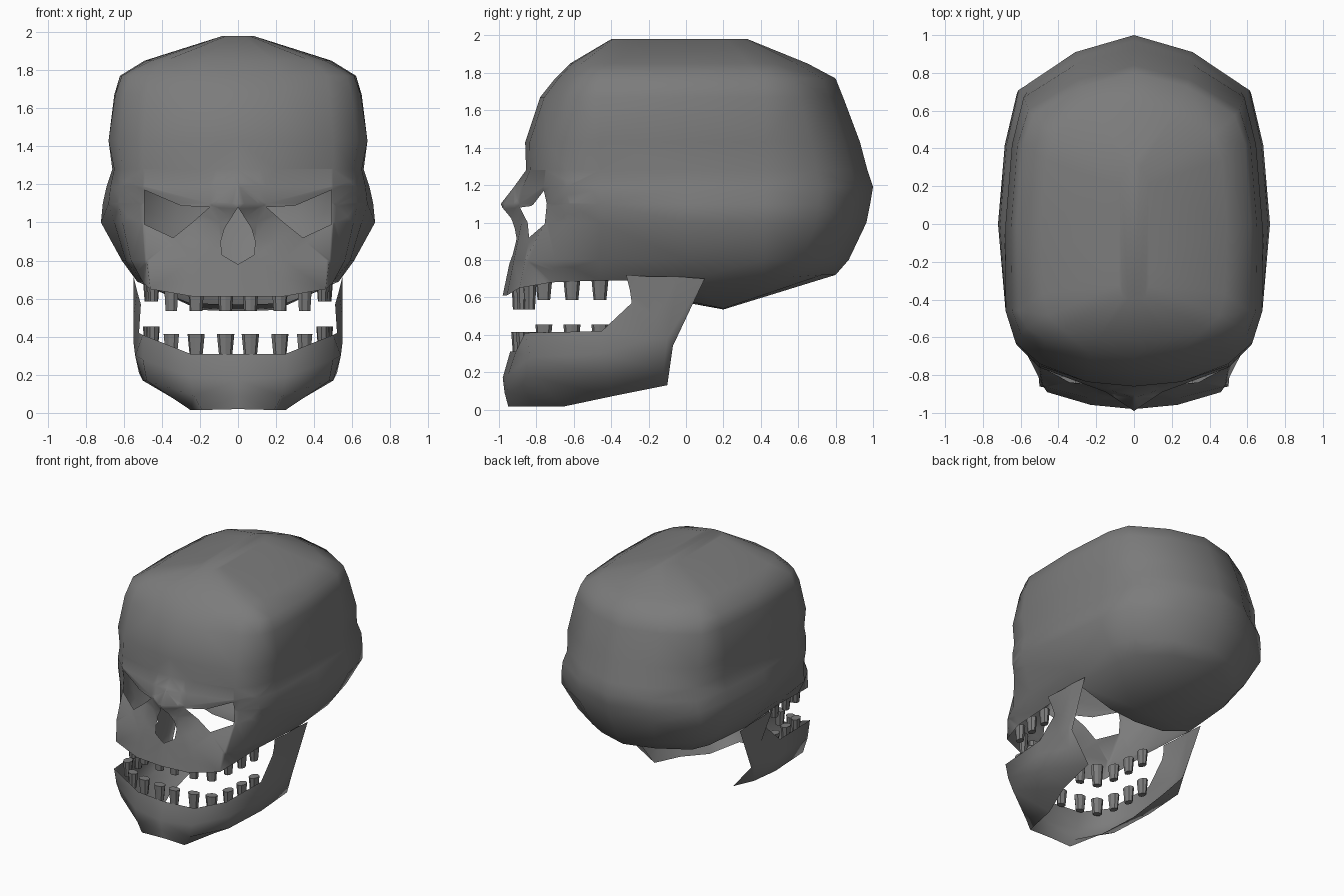
import bpy, bmesh, math
from mathutils import Vector

if "Cube" in bpy.data.objects:
    bpy.data.objects.remove(bpy.data.objects["Cube"])

bone = bpy.data.materials.new("dark_grey")
bone.diffuse_color = (.2, .2, .2, 1)
bone.use_nodes = True
bone.node_tree.nodes["Principled BSDF"].inputs["Base Color"].default_value = bone.diffuse_color


def finish(bm, name, angle=50, mirror=True):
    """Turn a half shell into a mirrored, smooth shaded object."""
    bmesh.ops.recalc_face_normals(bm, faces=bm.faces)
    if mirror and sum(f.normal.x * f.calc_area() for f in bm.faces) < 0:
        bmesh.ops.reverse_faces(bm, faces=bm.faces)
    me = bpy.data.meshes.new(name)
    bm.to_mesh(me)
    bm.free()
    me.materials.append(bone)
    ob = bpy.data.objects.new(name, me)
    bpy.context.collection.objects.link(ob)
    bpy.ops.object.select_all(action='DESELECT')
    ob.select_set(True)
    bpy.context.view_layer.objects.active = ob
    if mirror:
        m = ob.modifiers.new("mirror", 'MIRROR')
        m.merge_threshold = 0.002
    bpy.ops.object.shade_smooth_by_angle(angle=math.radians(angle))
    return ob


def loft(bm, rows):
    grid = [[bm.verts.new(p) for p in r] for r in rows]
    for a, b in zip(grid, grid[1:]):
        for i in range(len(a) - 1):
            bm.faces.new((a[i], a[i + 1], b[i + 1], b[i]))
    return grid


def inside(x, z, poly):
    hit = False
    for (x1, z1), (x2, z2) in zip(poly, poly[1:] + poly[:1]):
        if (z1 > z) != (z2 > z) and x < (x2 - x1) * (z - z1) / (z2 - z1) + x1:
            hit = not hit
    return hit


def cut_hole(bm, poly):
    """Slice the face region along each polygon edge, then drop the inside."""
    for a, b in zip(poly, poly[1:] + poly[:1]):
        faces = [f for f in bm.faces if f.calc_center_median().y < -.55
                 and .6 < f.calc_center_median().z < 1.32]
        geom = set(faces)
        for f in faces:
            geom.update(f.edges)
            geom.update(f.verts)
        n = Vector((b[1] - a[1], 0, a[0] - b[0])).normalized()
        bmesh.ops.bisect_plane(bm, geom=list(geom), dist=1e-5,
                               plane_co=(a[0], 0, a[1]), plane_no=n)
    gone = []
    for f in bm.faces:
        c = f.calc_center_median()
        if c.y < -.55 and inside(c.x, c.z, poly):
            gone.append(f)
    bmesh.ops.delete(bm, geom=gone, context='FACES')


# Cranium and face: z, front y, face corner x and y, temple x, ear x, back y,
# squeeze of the side points, roundness of the front, width of the middle part
levels = [
    (.66, -.98, .46, -.89, .50, .53, .80, 1, .25, .5),
    (.80, -.94, .48, -.86, .59, .61, .87, 1, .25, .5),
    (1.00, -.95, .50, -.75, .65, .72, .965, 1, .35, .3),
    (1.10, -.99, .50, -.74, .68, .71, .985, 1, .40, .3),
    (1.19, -.92, .50, -.76, .67, .69, 1.0, 1, .30, .3),
    (1.28, -.855, .50, -.75, .65, .66, .97, 1, .2, .4),
    (1.43, -.86, .50, -.74, .68, .68, .93, 1, .2, .5),
    (1.67, -.78, .48, -.67, .645, .65, .84, 1, .2, .5),
    (1.77, -.70, .47, -.61, .61, .62, .80, 1, .2, .5),
    (1.85, -.62, .38, -.56, .48, .49, .65, .8, .2, .5),
    (1.98, -.40, .06, -.39, .08, .08, .33, .5, .2, .5),
]
rows = []
for z, yf, cx, cy, ws, w, yb, s, r, mid in levels:
    rows.append([
        (0, yf, z), (cx * mid, yf + r * (cy - yf), z), (cx, cy, z),
        (cx * .35 + ws * .65 + .01 * s, .6 * cy - .184 * s, z),
        (ws, -.46 * s, z), (w, 0, z), (w * .95, .42 * s, z),
        (w * .86, .72 * yb, z), (w * .45, .91 * yb, z), (0, yb, z)])
rim_z = (.61, .61, .65, .68, .69, .69, .70, .71, .72, .72)
rows[0] = [(p[0], p[1], h) for p, h in zip(rows[0], rim_z)]

bm = bmesh.new()
grid = loft(bm, rows)
top, rim = grid[-1], grid[0]
for i in range(4):                                   # crown cap
    bm.faces.new((top[i], top[i + 1], top[8 - i], top[9 - i]))
# base bulge, closed at the back and open behind the face
f0, f1, g0, g1 = [bm.verts.new(p) for p in (
    (.25, .03, .575), (0, .01, .57), (.20, .20, .54), (0, .20, .535))]
for f in ((rim[5], rim[6], g0, f0), (rim[6], rim[7], g0), (rim[7], rim[8], g0),
          (rim[8], rim[9], g1, g0), (f0, g0, g1, f1)):
    bm.faces.new(f)
bmesh.ops.triangulate(bm, faces=bm.faces)
# eye sockets and nose opening
cut_hole(bm, [(.49, 1.17), (.30, 1.088), (.15, 1.08), (.24, 1.0), (.34, .92), (.49, .99)])
cut_hole(bm, [(0, 1.08), (.07, .97), (.09, .90), (.085, .83), (0, .78)])
finish(bm, "cranium", 85)

# Lower jaw: points from the tooth rim to the lower edge, chin to hinge
jaw = [
    [(0, -.94, .31), (0, -.98, .17), (0, -.97, .09), (0, -.95, .02)],
    [(.25, -.91, .31), (.25, -.95, .19), (.23, -.95, .09), (.19, -.95, .015)],
    [(.50, -.86, .41), (.50, -.83, .28), (.48, -.80, .17), (.25, -.66, .015)],
    [(.52, -.45, .42), (.54, -.45, .30), (.50, -.42, .17), (.33, -.40, .07)],
    [(.51, -.29, .57), (.55, -.20, .38), (.52, -.12, .21), (.35, -.10, .13)],
    [(.53, -.30, .64), (.55, -.16, .50), (.545, -.10, .38), (.53, -.07, .34)],
    [(.55, -.32, .72), (.55, -.18, .71), (.55, -.04, .71), (.55, .10, .70)],
]
bm = bmesh.new()
loft(bm, jaw)
finish(bm, "lower_jaw", 80)


# Teeth: tapered pegs along each arch
def tooth(name, x, y, z_root, z_tip, turn):
    bm = bmesh.new()
    bmesh.ops.create_cone(bm, cap_ends=True, segments=8, radius1=.046,
                          radius2=.034, depth=1)
    ob = finish(bm, name, 35, mirror=False)
    ob.location = (x, y, (z_root + z_tip) / 2)
    ob.scale = (1, .75, abs(z_tip - z_root))
    ob.rotation_euler = (math.pi if z_tip > z_root else 0, 0, turn)
    if z_tip < z_root:
        ob.rotation_euler.x = math.pi * 1


arch = [(.065, -.90, 0, 0), (.22, -.875, .2, 0), (.35, -.835, .5, 0),
        (.445, -.76, 1.4, 1), (.46, -.61, 1.5, 1), (.465, -.46, 1.5, 1)]
for side in (1, -1):
    for x, y, turn, molar in arch:
        tooth("upper_tooth", side * x, y, .70, .585 if molar else .535, side * turn)
        # the wide end of each lower tooth faces the bite
        z_top = .455 if molar else .415
        tooth("lower_tooth", side * x, y, z_top, z_top - .12, side * turn)
